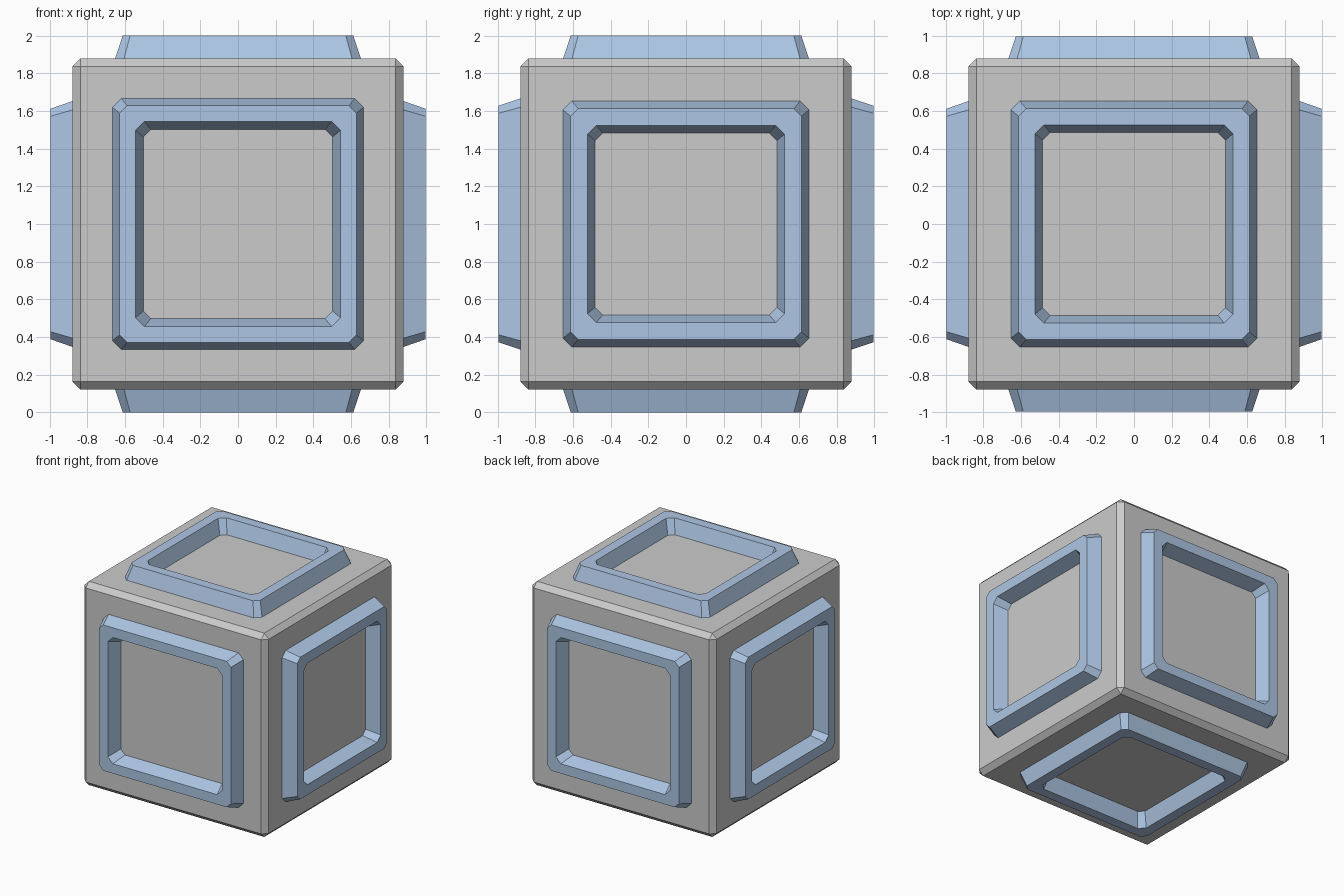
import bpy, bmesh
from math import pi
from mathutils import Matrix

if "Cube" in bpy.data.objects:
    bpy.data.objects.remove(bpy.data.objects["Cube"])

CENTRE = Matrix.Translation((0, 0, 1))
blue = bpy.data.materials.new("frame_blue")
blue.diffuse_color = (0.42, 0.57, 0.78, 1)
blue.use_nodes = True
blue.node_tree.nodes["Principled BSDF"].inputs["Base Color"].default_value = blue.diffuse_color


def finish(bm, name, mat=None):
    bmesh.ops.recalc_face_normals(bm, faces=bm.faces)
    mesh = bpy.data.meshes.new(name)
    bm.to_mesh(mesh)
    bm.free()
    obj = bpy.data.objects.new(name, mesh)
    bpy.context.collection.objects.link(obj)
    if mat:
        mesh.materials.append(mat)
    return obj


def octagon(bm, h, c, z):
    """Square of half width h with corners cut by c."""
    k = h - c
    pts = [(h, -k), (h, k), (k, h), (-k, h), (-h, k), (-h, -k), (-k, -h), (k, -h)]
    return [bm.verts.new((x, y, z)) for x, y in pts]


def frame(name, rot, base_out, top_out, top_in, base_in, height):
    # Closed trapezoid section swept round a clipped square
    bm = bmesh.new()
    loops = [octagon(bm, base_out, 0.047, 0.876), octagon(bm, top_out, 0.04, height),
             octagon(bm, top_in, 0.047, height), octagon(bm, base_in, 0.04, 0.876)]
    for a, b in zip(loops, loops[1:] + loops[:1]):
        for i in range(8):
            j = (i + 1) % 8
            bm.faces.new((a[i], a[j], b[j], b[i]))
    bm.transform(CENTRE @ rot)
    finish(bm, name, blue)


# Chamfered cube body
bm = bmesh.new()
bmesh.ops.create_cube(bm, size=1.756, matrix=CENTRE)
bmesh.ops.bevel(bm, geom=bm.edges[:], offset=0.042, segments=1, affect='EDGES')
finish(bm, "cube_body")

# Raised frames: front and back are slightly larger
large = (0.667, 0.628, 0.544, 0.502, 0.994)
small = (0.653, 0.612, 0.523, 0.482, 0.994)
cap = (0.653, 0.612, 0.526, 0.484, 1.0)
R = Matrix.Rotation
frame("front_frame", R(pi / 2, 4, 'X'), *large)
frame("back_frame", R(-pi / 2, 4, 'X'), *large)
frame("right_frame", R(pi / 2, 4, 'Y'), *small)
frame("left_frame", R(-pi / 2, 4, 'Y'), *small)
frame("top_frame", Matrix.Identity(4), *cap)
frame("bottom_frame", R(pi, 4, 'X'), *cap)
